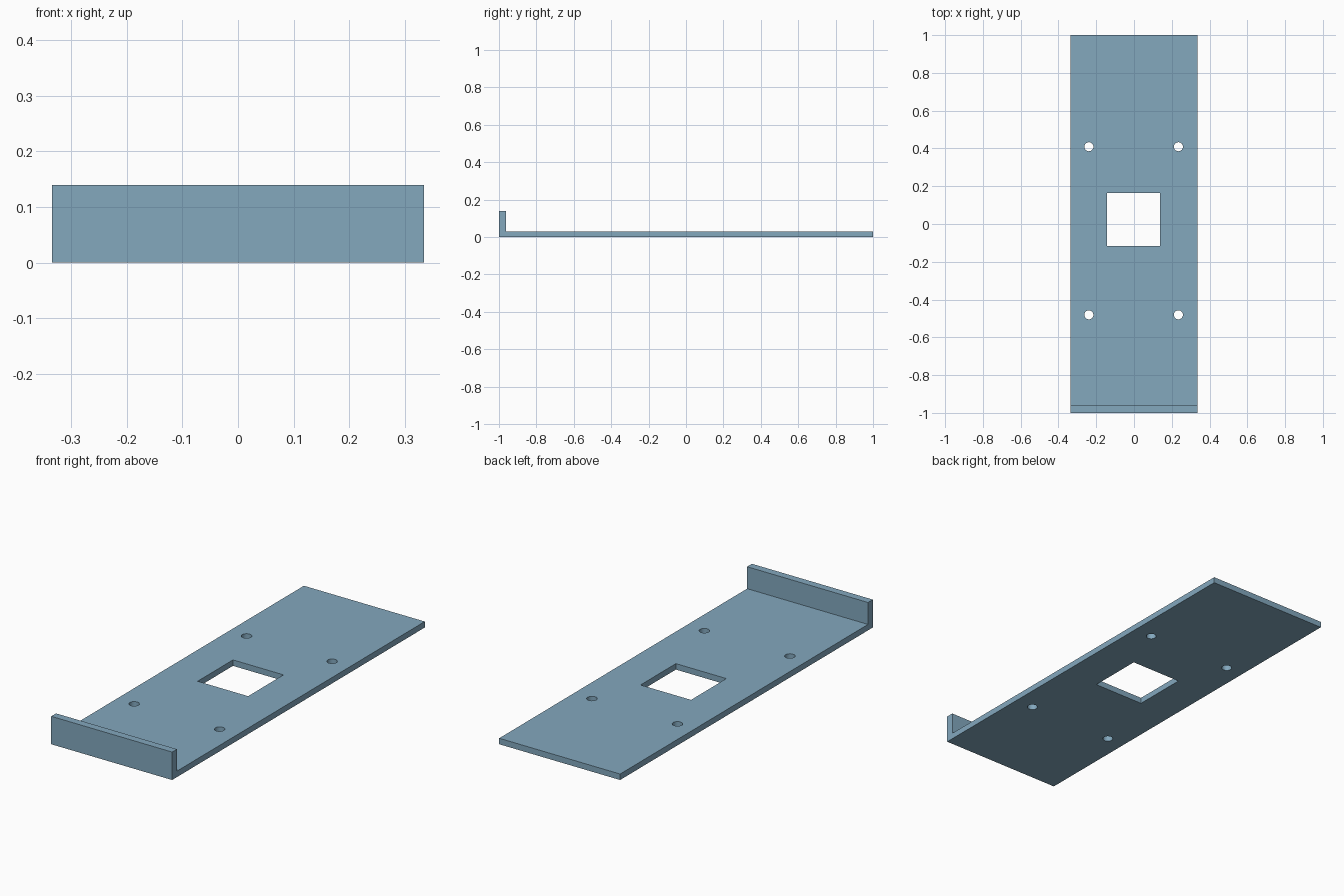
import bpy, bmesh

if "Cube" in bpy.data.objects:
    bpy.data.objects.remove(bpy.data.objects["Cube"])

HALF_W, THICK, LIP_H, LIP_Y = 0.335, 0.03, 0.14, -0.962

steel = bpy.data.materials.new("blue_grey")
steel.diffuse_color = (0.227, 0.392, 0.515, 1)
steel.use_nodes = True
steel.node_tree.nodes["Principled BSDF"].inputs["Base Color"].default_value = steel.diffuse_color

# Bracket: L-shaped side profile (y, z) extruded across the width
profile = [(-1, 0), (1, 0), (1, THICK), (LIP_Y, THICK), (LIP_Y, LIP_H), (-1, LIP_H)]
bm = bmesh.new()
face = bm.faces.new([bm.verts.new((-HALF_W, y, z)) for y, z in profile])
ext = bmesh.ops.extrude_face_region(bm, geom=[face])
side = [v for v in ext["geom"] if isinstance(v, bmesh.types.BMVert)]
bmesh.ops.translate(bm, verts=side, vec=(2 * HALF_W, 0, 0))
bmesh.ops.recalc_face_normals(bm, faces=bm.faces)
mesh = bpy.data.meshes.new("mounting_plate")
bm.to_mesh(mesh)
bm.free()
plate = bpy.data.objects.new("mounting_plate", mesh)
bpy.context.collection.objects.link(plate)
mesh.materials.append(steel)


def cut(cutter):
    """Subtract a helper shape from the plate, then remove it."""
    cutter.hide_render = True
    cutter.data.materials.append(steel)
    bpy.context.view_layer.objects.active = plate
    mod = plate.modifiers.new("cut", "BOOLEAN")
    mod.operation, mod.solver, mod.object = "DIFFERENCE", "EXACT", cutter
    bpy.ops.object.modifier_apply(modifier=mod.name)
    bpy.data.objects.remove(cutter)


# Square window
bpy.ops.mesh.primitive_cube_add(size=1, location=(-0.002, 0.023, THICK / 2))
window = bpy.context.object
window.name = "window_cutter"
window.scale = (0.28, 0.28, 0.1)
bpy.context.view_layer.update()
cut(window)

# Four screw holes
for x in (-0.239, 0.235):
    for y in (-0.481, 0.409):
        bpy.ops.mesh.primitive_cylinder_add(vertices=32, radius=0.024, depth=0.1,
                                            location=(x, y, THICK / 2))
        bpy.context.object.name = "hole_cutter"
        cut(bpy.context.object)

# Round the hole walls, keep plate edges sharp
bpy.ops.object.select_all(action="DESELECT")
plate.select_set(True)
bpy.context.view_layer.objects.active = plate
bpy.ops.object.shade_smooth_by_angle()
